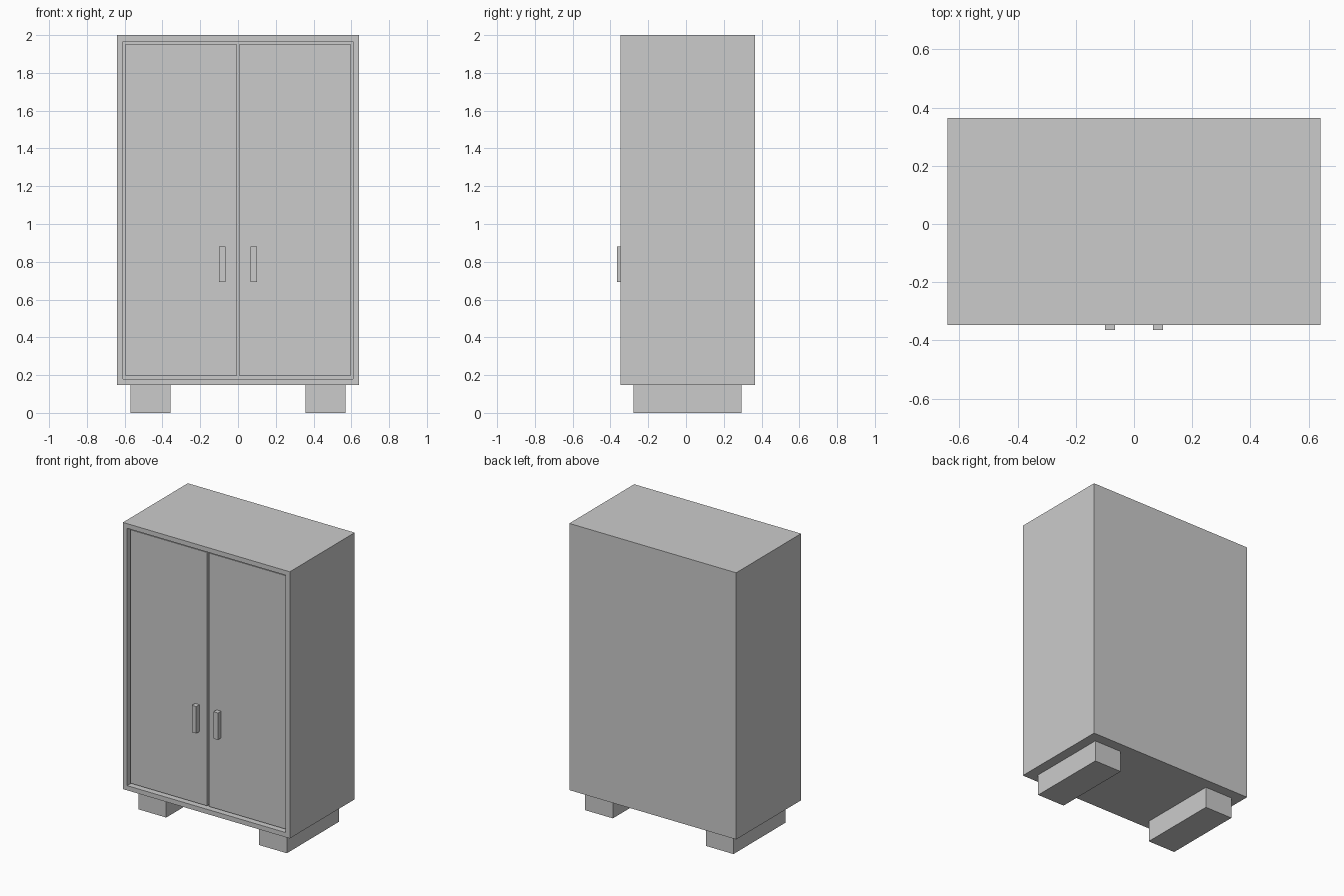
import bpy, bmesh
from mathutils import Vector

if "Cube" in bpy.data.objects:
    bpy.data.objects.remove(bpy.data.objects["Cube"])

FRONT, BACK = -0.347, 0.365   # carcass depth
HALF_W = 0.641                # carcass half width
BASE, TOP = 0.148, 2.0        # carcass height
RIM = 0.046                   # frame width around the doors
RECESS = 0.018                # door face sits behind the frame
THICK = 0.03                  # door thickness


def box_bmesh(lo, hi):
    lo, hi = Vector(lo), Vector(hi)
    bm = bmesh.new()
    bmesh.ops.create_cube(bm, size=1)
    for v in bm.verts:
        v.co = Vector((lo[i] + (v.co[i] + 0.5) * (hi[i] - lo[i]) for i in range(3)))
    return bm


def finish(name, bm):
    bmesh.ops.recalc_face_normals(bm, faces=bm.faces)
    mesh = bpy.data.meshes.new(name)
    bm.to_mesh(mesh)
    bm.free()
    obj = bpy.data.objects.new(name, mesh)
    bpy.context.collection.objects.link(obj)
    return obj


def mirrored_box(name, x, y, z):
    """One box on each side of x = 0."""
    for side, s in (("left", -1), ("right", 1)):
        xs = sorted((s * x[0], s * x[1]))
        finish(f"{side}_{name}", box_bmesh((xs[0], y[0], z[0]), (xs[1], y[1], z[1])))


# Carcass: box with the front face inset and pushed in
bm = box_bmesh((-HALF_W, FRONT, BASE), (HALF_W, BACK, TOP))
bm.normal_update()
front = min(bm.faces, key=lambda f: f.calc_center_median().y)
bmesh.ops.inset_region(bm, faces=[front], thickness=RIM)
pocket = bmesh.ops.extrude_discrete_faces(bm, faces=[front])["faces"]
bmesh.ops.translate(bm, verts=pocket[0].verts, vec=(0, RECESS + THICK, 0))
finish("carcass", bm)

# Doors, recessed in the frame with a narrow gap between them
door_y = FRONT + RECESS
mirrored_box("door", (0.008, HALF_W - RIM), (door_y, door_y + THICK), (BASE + RIM, TOP - RIM))

# Handles
mirrored_box("handle", (0.066, 0.1), (-0.364, door_y), (0.694, 0.881))

# Feet, running front to back
mirrored_box("foot", (0.357, 0.57), (-0.278, 0.293), (0, BASE))
